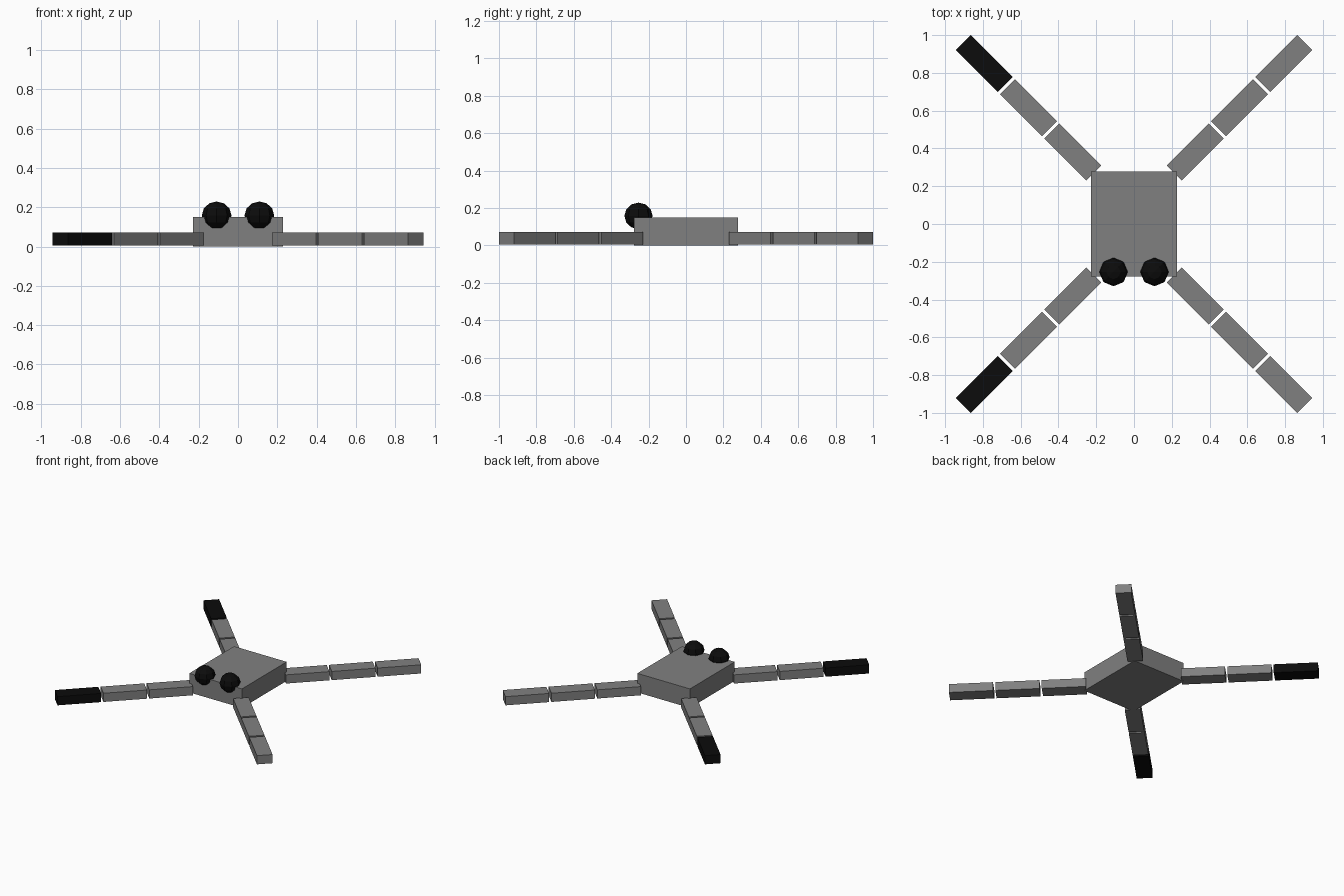
import bpy
import math

cube = bpy.data.objects.get("Cube")
if cube:
    bpy.data.objects.remove(cube, do_unlink=True)


def make_material(name, value):
    mat = bpy.data.materials.new(name)
    mat.use_nodes = True
    colour = (value, value, value, 1.0)
    mat.diffuse_color = colour
    mat.node_tree.nodes["Principled BSDF"].inputs["Base Color"].default_value = colour
    return mat


grey = make_material("grey", 0.216)
black = make_material("black", 0.0035)


def finish(name, scale, mat):
    obj = bpy.context.object
    obj.name = obj.data.name = name
    obj.scale = scale
    bpy.ops.object.transform_apply(location=False, rotation=False, scale=True)
    obj.data.materials.append(mat)
    return obj


def box(name, centre, size, mat, turn=0.0):
    bpy.ops.mesh.primitive_cube_add(size=1, location=centre, rotation=(0, 0, turn))
    return finish(name, size, mat)


# Flat rectangular body
box("body", (0, 0, 0.0745), (0.456, 0.555, 0.149), grey)

# Four diagonal legs of three segments; the feet on the right side are black
SEGMENTS = ("thigh", "shin", "foot")
for side, sx in (("left", 1), ("right", -1)):
    for end, sy in (("front", -1), ("back", 1)):
        for i, segment in enumerate(SEGMENTS):
            step = 0.234 * i
            mat = black if segment == "foot" and sx < 0 else grey
            box(f"{end}_{side}_{segment}",
                (sx * (0.325 + step), sy * (0.381 + step), 0.038),
                (0.314, 0.1125, 0.068), mat, sx * sy * math.pi / 4)

# Faceted eyes on the front edge
for side, sx in (("left", 1), ("right", -1)):
    bpy.ops.mesh.primitive_uv_sphere_add(segments=8, ring_count=6, radius=1,
                                         location=(sx * 0.1085, -0.254, 0.158))
    finish(f"{side}_eye", (0.0755, 0.0755, 0.071), black)
